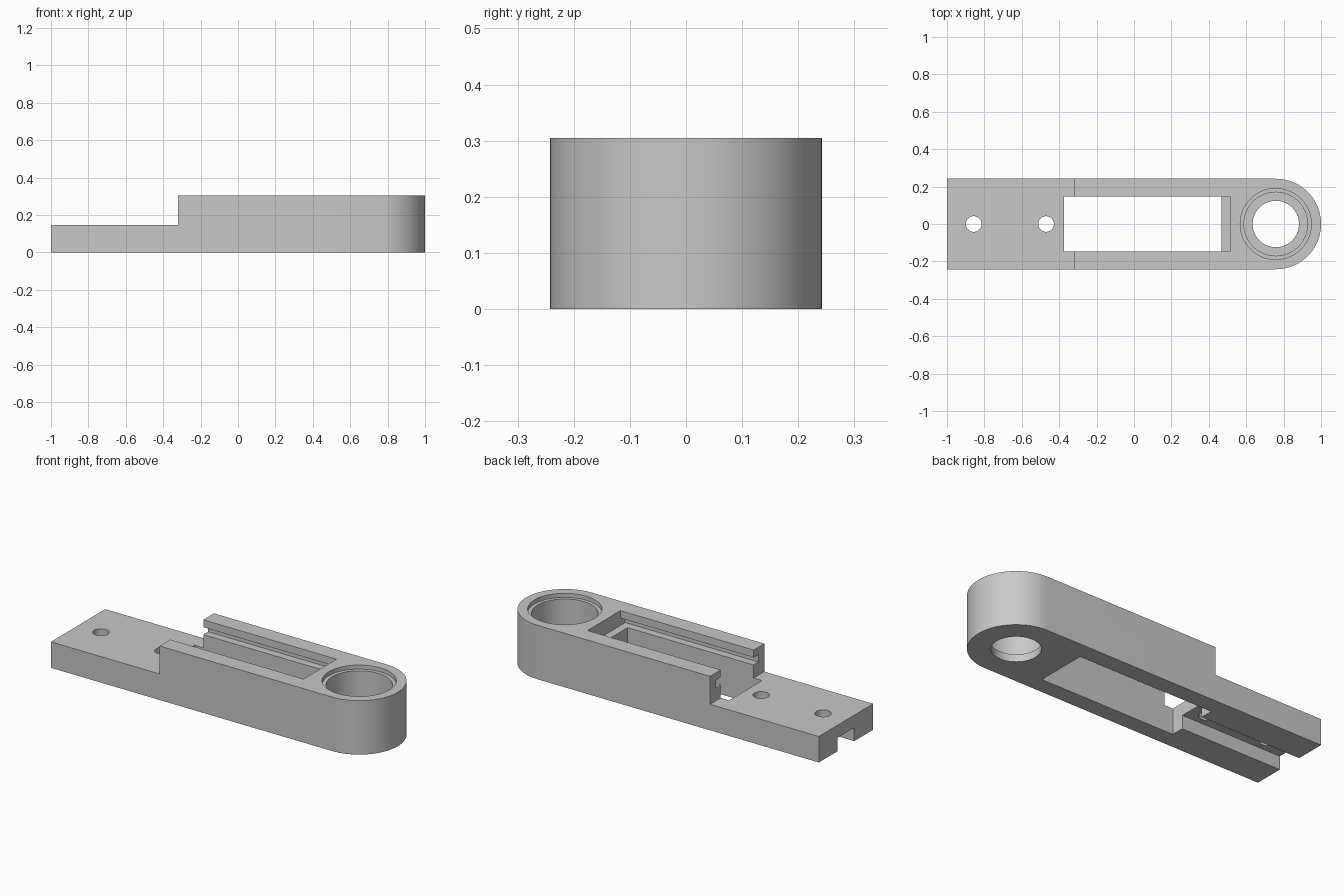
import bpy, bmesh
from math import pi, cos, sin
from mathutils import Matrix, Vector

cube = bpy.data.objects.get("Cube")
if cube:
    bpy.data.objects.remove(cube, do_unlink=True)

grey = bpy.data.materials.new("light grey")
grey.use_nodes = True
grey.diffuse_color = (0.58, 0.58, 0.58, 1)
grey.node_tree.nodes["Principled BSDF"].inputs["Base Color"].default_value = grey.diffuse_color

HALF_W, TOP, DECK = 0.242, 0.305, 0.147
STEP_X, BORE_X = -0.32, 1 - HALF_W


def prism(name, points, direction):
    """Extrude a closed outline of 3D points along a direction."""
    bm = bmesh.new()
    face = bm.faces.new([bm.verts.new(p) for p in points])
    result = bmesh.ops.extrude_face_region(bm, geom=[face])
    moved = [v for v in result["geom"] if isinstance(v, bmesh.types.BMVert)]
    bmesh.ops.translate(bm, verts=moved, vec=direction)
    bmesh.ops.recalc_face_normals(bm, faces=bm.faces[:])
    mesh = bpy.data.meshes.new(name)
    bm.to_mesh(mesh)
    bm.free()
    obj = bpy.data.objects.new(name, mesh)
    bpy.context.scene.collection.objects.link(obj)
    mesh.materials.append(grey)
    return obj


def box(name, x0, x1, half_y, z0, z1):
    outline = [(x0, -half_y, z0), (x1, -half_y, z0), (x1, half_y, z0), (x0, half_y, z0)]
    return prism(name, outline, (0, 0, z1 - z0))


def cylinder(name, x, radius, z0, z1, sides=64):
    ring = [(x + radius * cos(2 * pi * i / sides), radius * sin(2 * pi * i / sides), z0)
            for i in range(sides)]
    return prism(name, ring, (0, 0, z1 - z0))


# Body: rectangular bar with one rounded end
arc = [(BORE_X + HALF_W * cos(a), HALF_W * sin(a), 0)
       for a in (pi * (i / 40 - 0.5) for i in range(41))]
body = prism("slider_arm", [(-1, -HALF_W, 0)] + arc + [(-1, HALF_W, 0)], (0, 0, TOP))

# Slide slot: T-shaped section with side grooves, open at the step
half = [(0.147, 0.4), (0.147, 0.263), (0.19, 0.263), (0.19, 0.221)]
section = half + [(-y, z) for y, z in reversed(half)]
slide = prism("slide_cutter", [(-0.4, y, z) for y, z in section], (0.913, 0, 0))

cutters = [
    box("deck_cutter", -1.1, STEP_X, 0.3, DECK, 0.5),
    slide,
    box("pocket_cutter", -0.373, 0.468, 0.147, -0.1, 0.25),
    box("channel_cutter", -1.1, -0.36, 0.074, -0.1, 0.076),
    # Stepped bearing bore
    cylinder("rim_cutter", BORE_X, 0.19, 0.282, 0.4),
    cylinder("bore_cutter", BORE_X, 0.17, 0.042, 0.35),
    cylinder("through_cutter", BORE_X, 0.124, -0.1, 0.2),
    # Screw holes in the low deck
    cylinder("screw_cutter_outer", -0.857, 0.042, -0.1, 0.3, 32),
    cylinder("screw_cutter_inner", -0.47, 0.042, -0.1, 0.3, 32),
]

for cutter in cutters:
    cutter.hide_render = True
    mod = body.modifiers.new(cutter.name, "BOOLEAN")
    mod.operation = "DIFFERENCE"
    mod.solver = "EXACT"
    mod.object = cutter

# Bake the cuts and drop the cutters
bpy.context.view_layer.update()
graph = bpy.context.evaluated_depsgraph_get()
baked = bpy.data.meshes.new_from_object(body.evaluated_get(graph))
body.modifiers.clear()
body.data = baked
for cutter in cutters:
    bpy.data.objects.remove(cutter, do_unlink=True)

bpy.ops.object.select_all(action="DESELECT")
body.select_set(True)
bpy.context.view_layer.objects.active = body
bpy.ops.object.shade_smooth_by_angle(angle=pi / 6)
